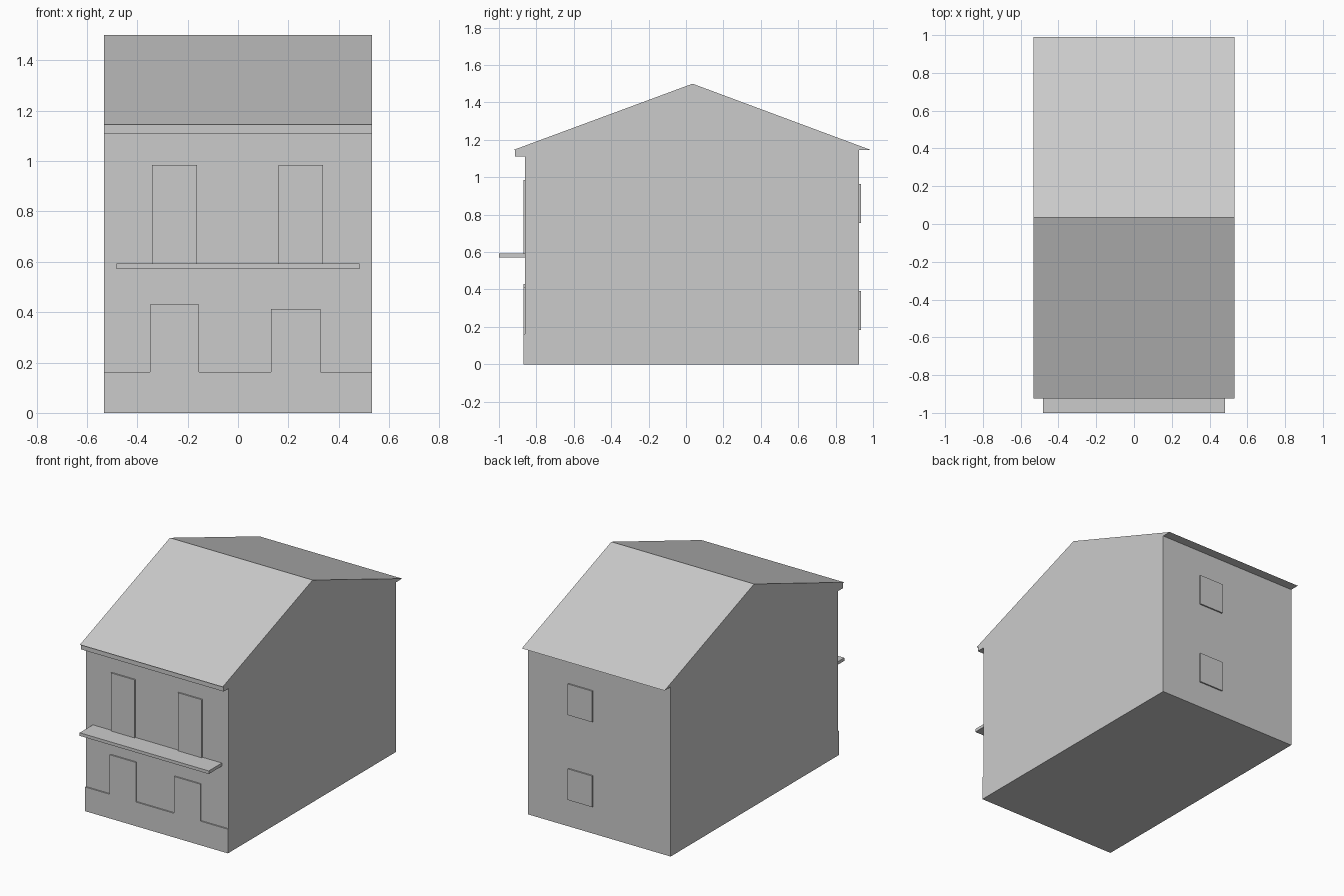
import bpy
import bmesh
from mathutils import Vector

cube = bpy.data.objects.get("Cube")
if cube:
    bpy.data.objects.remove(cube, do_unlink=True)

# Single plaster colour
plaster = bpy.data.materials.new("light grey plaster")
plaster.use_nodes = True
GREY = (0.6, 0.6, 0.6, 1)
plaster.diffuse_color = GREY
plaster.node_tree.nodes["Principled BSDF"].inputs["Base Color"].default_value = GREY

HALF = 0.533             # half width of the house
FRONT, BACK = -0.86, 0.925
EAVES, RIDGE = 1.145, 1.5


def prism(name, outline, offset):
    """Extrude a flat outline along an offset vector."""
    bm = bmesh.new()
    face = bm.faces.new([bm.verts.new(p) for p in outline])
    grown = bmesh.ops.extrude_face_region(bm, geom=[face], use_keep_orig=True)
    moved = [v for v in grown["geom"] if isinstance(v, bmesh.types.BMVert)]
    bmesh.ops.translate(bm, verts=moved, vec=Vector(offset))
    bmesh.ops.recalc_face_normals(bm, faces=bm.faces)
    mesh = bpy.data.meshes.new(name)
    bm.to_mesh(mesh)
    bm.free()
    mesh.materials.append(plaster)
    obj = bpy.data.objects.new(name, mesh)
    bpy.context.collection.objects.link(obj)
    return obj


def side_profile(name, points, half=HALF):
    """Outline in y and z, run across the width."""
    return prism(name, [(-half, y, z) for y, z in points], (2 * half, 0, 0))


def wall_panel(name, points, y, depth):
    """Outline in x and z, run along y."""
    return prism(name, [(x, y, z) for x, z in points], (0, depth, 0))


def rect(a0, a1, z0, z1):
    return [(a0, z0), (a1, z0), (a1, z1), (a0, z1)]


# Main walls with gables, and the overhanging eaves in one profile
side_profile("house_body", [
    (FRONT, 0), (BACK, 0), (BACK, EAVES), (0.99, EAVES),
    (0.035, RIDGE), (-0.925, EAVES), (FRONT, EAVES)])

# Moulding under the front eaves
side_profile("front_cornice", rect(-0.915, FRONT, 1.11, EAVES))

# Balcony slab
side_profile("balcony_slab", rect(-1, FRONT, 0.572, 0.593), 0.482)

# Ground floor plinth joined with its two door panels
wall_panel("plinth_with_doors", [
    (-HALF, 0), (HALF, 0), (HALF, 0.163),
    (0.327, 0.163), (0.327, 0.412), (0.132, 0.412), (0.132, 0.163),
    (-0.155, 0.163), (-0.155, 0.43), (-0.35, 0.43), (-0.35, 0.163),
    (-HALF, 0.163)], FRONT, -0.009)

# Tall balcony doors
for side, centre in (("right", -0.252), ("left", 0.249)):
    wall_panel(f"balcony_door_{side}",
               rect(centre - 0.089, centre + 0.089, 0.593, 0.985), FRONT, -0.0095)

# Back windows, one on each floor
for floor, sill in (("lower", 0.182), ("upper", 0.755)):
    wall_panel(f"back_window_{floor}",
               rect(0.047, 0.229, sill, sill + 0.21), BACK, 0.0095)
